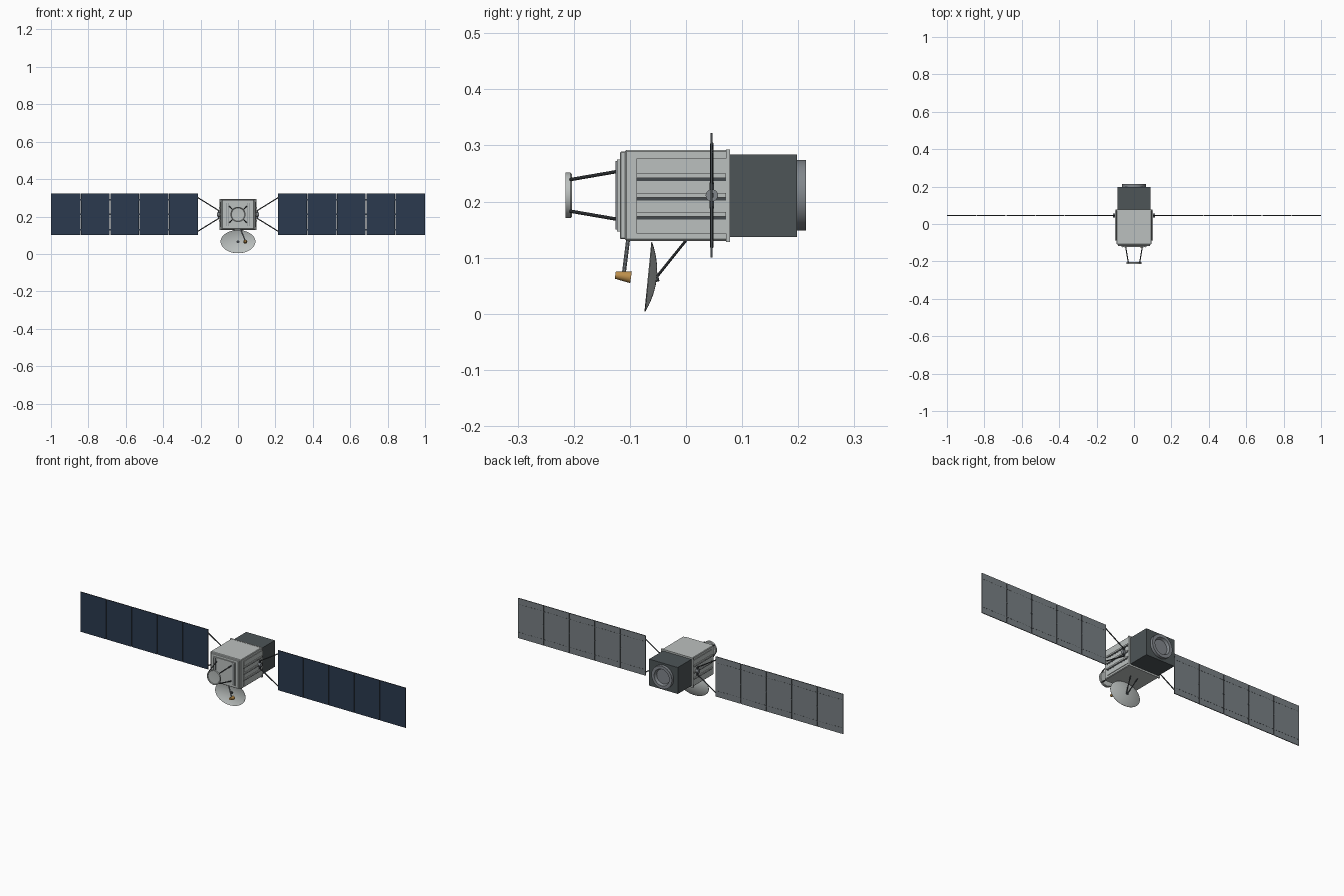
import bpy, bmesh, math
from mathutils import Vector, Matrix

cube = bpy.data.objects.get("Cube")
if cube:
    bpy.data.objects.remove(cube, do_unlink=True)


def material(name, r, g, b):
    m = bpy.data.materials.new(name)
    m.use_nodes = True
    m.diffuse_color = (r, g, b, 1)
    m.node_tree.nodes["Principled BSDF"].inputs["Base Color"].default_value = (r, g, b, 1)
    return m


LIGHT = material("light grey", 0.50, 0.53, 0.52)
DARK = material("charcoal", 0.075, 0.09, 0.095)
GREY = material("mid grey", 0.22, 0.24, 0.26)
BLUE = material("solar blue", 0.024, 0.042, 0.078)
BACK = material("panel back grey", 0.19, 0.215, 0.23)
STRUT = material("strut grey", 0.06, 0.068, 0.075)
GOLD = material("gold", 0.50, 0.27, 0.07)


def finish(name, bm, mats, smooth=False):
    bmesh.ops.recalc_face_normals(bm, faces=bm.faces)
    me = bpy.data.meshes.new(name)
    bm.to_mesh(me)
    bm.free()
    for m in mats:
        me.materials.append(m)
    ob = bpy.data.objects.new(name, me)
    bpy.context.collection.objects.link(ob)
    if smooth:
        bpy.ops.object.select_all(action='DESELECT')
        ob.select_set(True)
        bpy.context.view_layer.objects.active = ob
        bpy.ops.object.shade_smooth_by_angle(angle=math.radians(35))
    return ob


def box(name, x, y, z, mat, bevel=0):
    """Box from (low, high) pairs on each axis."""
    bm = bmesh.new()
    size = Matrix.Diagonal((x[1] - x[0], y[1] - y[0], z[1] - z[0], 1))
    mid = Vector((sum(x), sum(y), sum(z))) / 2
    bmesh.ops.create_cube(bm, size=1, matrix=Matrix.Translation(mid) @ size)
    if bevel:
        bmesh.ops.bevel(bm, geom=bm.edges[:], offset=bevel, segments=1, affect='EDGES')
    return finish(name, bm, [mat])


def rod(name, p, q, r, mat, r2=None, sides=10):
    """Round bar or cone between two points."""
    p, q = Vector(p), Vector(q)
    d = q - p
    bm = bmesh.new()
    mtx = Matrix.Translation((p + q) / 2) @ d.to_track_quat('Z', 'Y').to_matrix().to_4x4()
    bmesh.ops.create_cone(bm, cap_ends=True, segments=sides, radius1=r,
                          radius2=r if r2 is None else r2, depth=d.length, matrix=mtx)
    return finish(name, bm, [mat], True)


def lathe(name, profile, mat, centre, scale=(1, 1, 1), tilt=0, steps=48):
    """Spin (radius, y) points around the y axis."""
    bm = bmesh.new()
    vs = [bm.verts.new((r, y, 0)) for r, y in profile]
    es = [bm.edges.new(e) for e in zip(vs, vs[1:])]
    bmesh.ops.spin(bm, geom=vs + es, cent=(0, 0, 0), axis=(0, 1, 0),
                   angle=2 * math.pi, steps=steps, use_duplicate=False)
    bmesh.ops.remove_doubles(bm, verts=bm.verts, dist=1e-5)
    bm.transform(Matrix.Translation(centre) @ Matrix.Rotation(tilt, 4, 'X')
                 @ Matrix.Diagonal((*scale, 1)))
    return finish(name, bm, [mat], True)


MID = 0.211

# Main bus, front collar and rear flange
box("bus_body", (-.094, .094), (-.109, .075), (.13, .292), LIGHT, .003)
box("front_collar", (-.086, .086), (-.118, -.105), (.133, .289), LIGHT, .002)
box("rear_flange", (-.098, .098), (.071, .078), (.128, .293), LIGHT)
box("front_plate", (-.068, .068), (-.123, -.117), (.147, .275), LIGHT)

# Rear propulsion block and docking ring
box("rear_block", (-.088, .088), (.077, .198), (.137, .284), DARK)
lathe("rear_ring", [(.063, .195), (.063, .214), (.046, .214), (.040, .200), (0, .200)],
      GREY, (0, 0, MID))

for s, side in ((1, "left"), (-1, "right")):
    def span(a, b):
        return (a, b) if s > 0 else (-b, -a)

    # Side radiator with lengthwise ribs
    box(f"{side}_side_panel", span(.092, .097), (-.088, .071), (.143, .277), LIGHT)
    for z in (.177, .211, .246):
        box(f"{side}_side_rib", span(.096, .102), (-.088, .071), (z - .004, z + .004), LIGHT)
        box(f"{side}_rib_groove", span(.096, .0975), (-.088, .071), (z - .009, z - .004), STRUT)

    # Vertical bars on the front plate
    for a in (.050, .061):
        box(f"{side}_front_bar", span(a, a + .003), (-.126, -.122), (.15, .272), GREY)

    # Legs of the front antenna
    for t in (1, -1):
        rod(f"{side}_antenna_leg", (s * .045, -.12, MID + t * .043),
            (s * .030, -.207, MID + t * .028), .003, STRUT)

    # Wing hub and yoke
    rod(f"{side}_wing_hub", (s * .094, .046, MID), (s * .112, .046, MID), .011, GREY, sides=20)
    box(f"{side}_yoke_root", span(.100, .106), (.042, .050), (.188, .234), STRUT)
    for t in (1, -1):
        rod(f"{side}_yoke_arm", (s * .103, .046, MID + t * .021),
            (s * .218, .046, MID + t * .092), .003, STRUT)

    # Solar wing: five hinged panels, blue in front and grey behind
    start, width, gap = .215, .157, .003
    for i in range(5):
        a = start + i * width
        b = a + width - (gap if i < 4 else 0)
        p = box(f"{side}_solar_panel", span(a, b), (.0435, .0475), (.1, .322), STRUT)
        p.data.materials.append(BLUE)
        p.data.materials.append(BACK)
        for f in p.data.polygons:
            if abs(f.normal.y) > .9:
                f.material_index = 1 if f.normal.y < 0 else 2
        # Dashed wiring rows on the back
        for z in (.132, .288):
            for k in range(8):
                c = a + .012 + k * .0185
                box(f"{side}_wiring_dash", span(c, c + .009), (.0475, .0482), (z, z + .002), STRUT)
        # Hinges bridging the gap
        if i < 4:
            for z in (.13, .211, .29):
                box(f"{side}_panel_hinge", span(b - .003, b + gap + .003),
                    (.0475, .049), (z - .004, z + .004), STRUT)

# Front disc antenna
lathe("front_antenna", [(0, -.203), (.038, -.203), (.0405, -.206), (.0405, -.215),
                        (.037, -.215), (.035, -.212), (0, -.210)], LIGHT, (0, 0, MID))

# Oval reflector dish beneath the bus
N = 10
inner = [(i / N, -.0145 * (i / N) ** 2) for i in range(N + 1)]
outer = [(r, y + .0015) for r, y in reversed(inner)]
lathe("dish", inner + outer, LIGHT, (0, -.0535, .0645), (.093, 1, .0622), math.radians(-5.6))
rod("dish_hub", (0, -.0555, .0645), (0, -.049, .066), .008, STRUT, sides=16)
for s in (1, -1):
    rod("dish_strut", (s * .004, -.052, .066), (s * .022, .001, .132), .0025, STRUT)

# Feed horn on its arm
rod("feed_arm", (.013, -.103, .134), (.039, -.111, .070), .0035, GREY)
rod("feed_horn", (.039, -.126, .069), (.039, -.098, .065), .0065, GOLD, .0105, 20)
